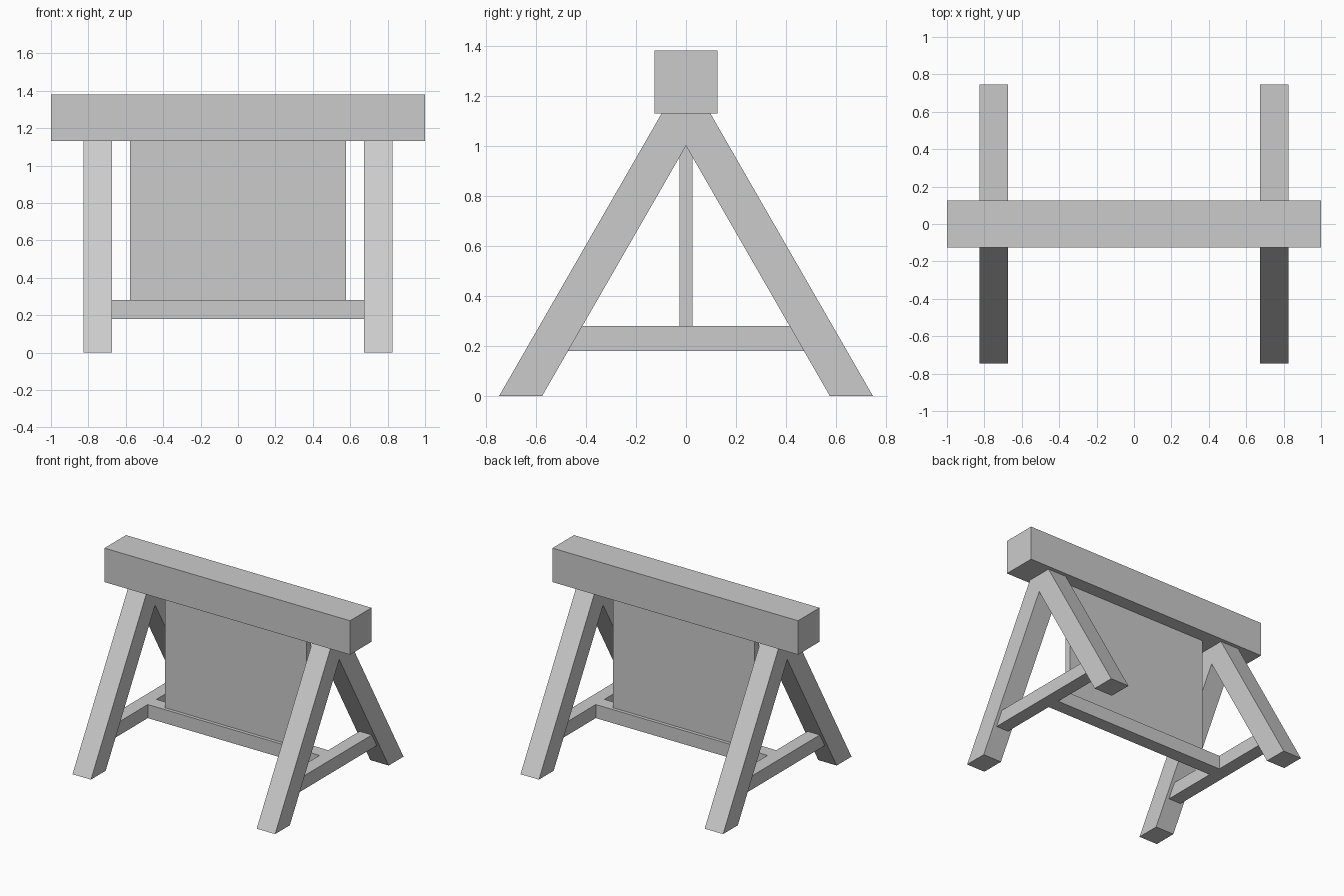
import bpy, bmesh

if "Cube" in bpy.data.objects:
    bpy.data.objects.remove(bpy.data.objects["Cube"])


def prism(name, profile, x0, x1):
    # Extrude a side (y, z) profile along x
    bm = bmesh.new()
    face = bm.faces.new([bm.verts.new((x0, y, z)) for y, z in profile])
    ext = bmesh.ops.extrude_face_region(bm, geom=[face])
    verts = [v for v in ext["geom"] if isinstance(v, bmesh.types.BMVert)]
    bmesh.ops.translate(bm, verts=verts, vec=(x1 - x0, 0, 0))
    bmesh.ops.recalc_face_normals(bm, faces=bm.faces)
    mesh = bpy.data.meshes.new(name)
    bm.to_mesh(mesh)
    bm.free()
    obj = bpy.data.objects.new(name, mesh)
    bpy.context.collection.objects.link(obj)
    return obj


def box(name, x, y, z0, z1):
    return prism(name, [(-y, z0), (y, z0), (y, z1), (-y, z1)], -x, x)


# Top beam, hanging panel and long stretcher
box("top_beam", 1.0, 0.125, 1.13, 1.38)
box("panel", 0.577, 0.025, 0.28, 1.13)
box("long_stretcher", 0.70, 0.05, 0.18, 0.28)

# A-shaped leg pairs with cross bars, one at each end
legs = [(-0.747, 0), (-0.575, 0), (0, 1.0), (0.575, 0), (0.747, 0),
        (0.097, 1.13), (-0.097, 1.13)]
bar = [(-0.473, 0.18), (0.473, 0.18), (0.415, 0.28), (-0.415, 0.28)]
for side, s in (("left", -1), ("right", 1)):
    prism(side + "_leg_frame", legs, s * 0.675, s * 0.825)
    prism(side + "_cross_bar", bar, s * 0.70, s * 0.80)
